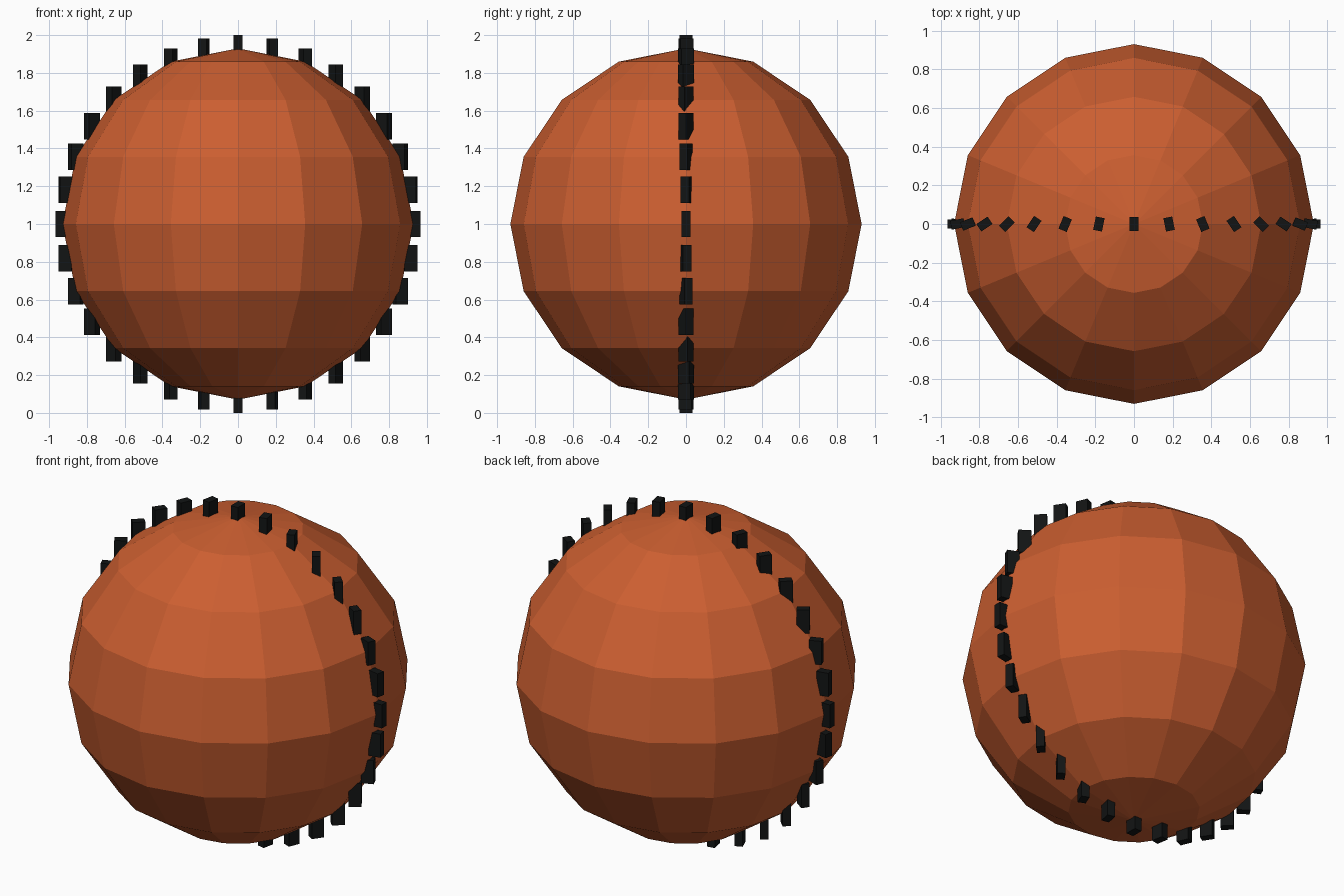
import bpy
from math import pi, sin, cos

if "Cube" in bpy.data.objects:
    bpy.data.objects.remove(bpy.data.objects["Cube"])

R = 0.93          # ball radius
N = 32            # seam blocks around the ball


def material(name, color):
    m = bpy.data.materials.new(name)
    m.diffuse_color = (*color, 1)
    m.use_nodes = True
    m.node_tree.nodes["Principled BSDF"].inputs["Base Color"].default_value = m.diffuse_color
    return m


orange = material("orange", (0.60, 0.113, 0.03))
black = material("black", (0.006, 0.007, 0.007))

# Flat-faced ball
bpy.ops.mesh.primitive_uv_sphere_add(segments=16, ring_count=8, radius=R, location=(0, 0, 1))
ball = bpy.context.object
ball.name = "ball"
ball.data.materials.append(orange)

# Ring of upright seam blocks, each turned about z by its angle from the top
for i in range(N):
    t = 2 * pi * i / N
    if t > pi:
        t -= 2 * pi
    bpy.ops.mesh.primitive_cube_add(size=1, location=(R * sin(t), 0, 1 + R * cos(t)),
                                    rotation=(0, 0, t))
    block = bpy.context.object
    block.name = f"seam_block_{i + 1}"
    block.scale = (0.046, 0.07, 0.14)
    block.data.materials.append(black)
